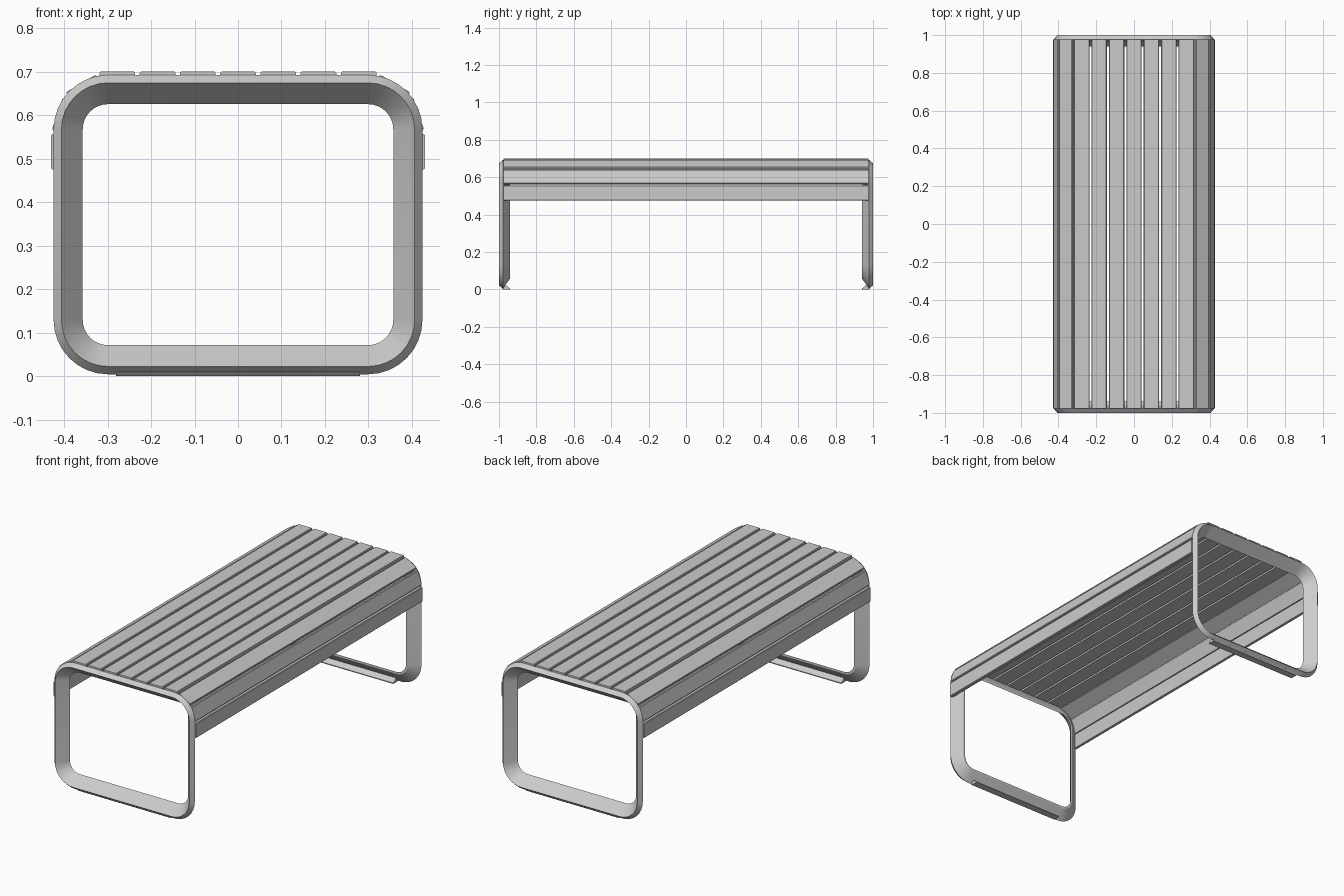
import bpy, bmesh, math
from mathutils import Vector

if "Cube" in bpy.data.objects:
    bpy.data.objects.remove(bpy.data.objects["Cube"])


def finish(bm, name, smooth=False):
    bmesh.ops.recalc_face_normals(bm, faces=bm.faces)
    me = bpy.data.meshes.new(name)
    bm.to_mesh(me)
    bm.free()
    ob = bpy.data.objects.new(name, me)
    bpy.context.collection.objects.link(ob)
    if smooth:
        bpy.ops.object.select_all(action='DESELECT')
        ob.select_set(True)
        bpy.context.view_layer.objects.active = ob
        bpy.ops.object.shade_smooth_by_angle(angle=math.radians(30))
    return ob


def outline(d, seg=8):
    """Rounded rectangle in xz, inset by d from the outer edge."""
    w, z0, z1, r = 0.424 - d, 0.004 + d, 0.692 - d, 0.125 - d
    pts = []
    corners = [(w - r, z1 - r), (r - w, z1 - r), (r - w, z0 + r), (w - r, z0 + r)]
    for i, (cx, cz) in enumerate(corners):
        for k in range(seg + 1):
            a = math.pi / 2 * (i + k / seg)
            pts.append((cx + r * math.cos(a), cz + r * math.sin(a)))
    return pts


def leg_loop(name, side):
    # slanted sheet section: (inset, y)
    section = [(0.067, 0.94), (0.056, 0.94), (0.0, 0.978), (0.018, 1.0)]
    bm = bmesh.new()
    rings = [[bm.verts.new((x, side * y, z)) for x, z in outline(d)] for d, y in section]
    n = len(rings[0])
    for i in range(len(rings)):
        a, b = rings[i], rings[(i + 1) % len(rings)]
        for j in range(n):
            k = (j + 1) % n
            bm.faces.new((a[j], a[k], b[k], b[j]))
    finish(bm, name, True)


def prism(name, loop_a, loop_b):
    bm = bmesh.new()
    a = [bm.verts.new(p) for p in loop_a]
    b = [bm.verts.new(p) for p in loop_b]
    bm.faces.new(a)
    bm.faces.new(b)
    for i in range(len(a)):
        k = (i + 1) % len(a)
        bm.faces.new((a[i], a[k], b[k], b[i]))
    finish(bm, name)


def slat(name, p, q, thick=0.018, c=0.003, length=0.976):
    """Board whose outer face runs from p to q (left to right in xz)."""
    p, q = Vector(p), Vector(q)
    t = (q - p).normalized()
    n = Vector((t.y, -t.x)) * thick    # inward
    cn = n.normalized() * c
    prof = [p + cn, p + t * c, q - t * c, q + cn, q + n, p + n]
    prism(name, [(v.x, -length, v.y) for v in prof], [(v.x, length, v.y) for v in prof])


# End frames and floor strips
foot = [(0.94, 0.0), (0.94, 0.005), (0.966, 0.024), (0.986, 0.008), (0.978, 0.0)]
for label, s in (("front", -1), ("back", 1)):
    leg_loop(label + "_leg_frame", s)
    prism(label + "_foot_strip", [(-0.28, s * y, z) for y, z in foot],
          [(0.28, s * y, z) for y, z in foot])

# Flat seat slats
for i in range(7):
    x = (i - 3) * 0.0925
    slat(f"seat_slat_{i + 1}", (x - 0.041, 0.70), (x + 0.041, 0.70))

# Slats wrapping down over both edges
wrap = [((0.327, 0.693), (0.396, 0.652)),
        ((0.403, 0.640), (0.428, 0.566)),
        ((0.430, 0.556), (0.430, 0.475))]
for i, (p, q) in enumerate(wrap):
    slat(f"right_edge_slat_{i + 1}", p, q)
    slat(f"left_edge_slat_{i + 1}", (-q[0], q[1]), (-p[0], p[1]))
